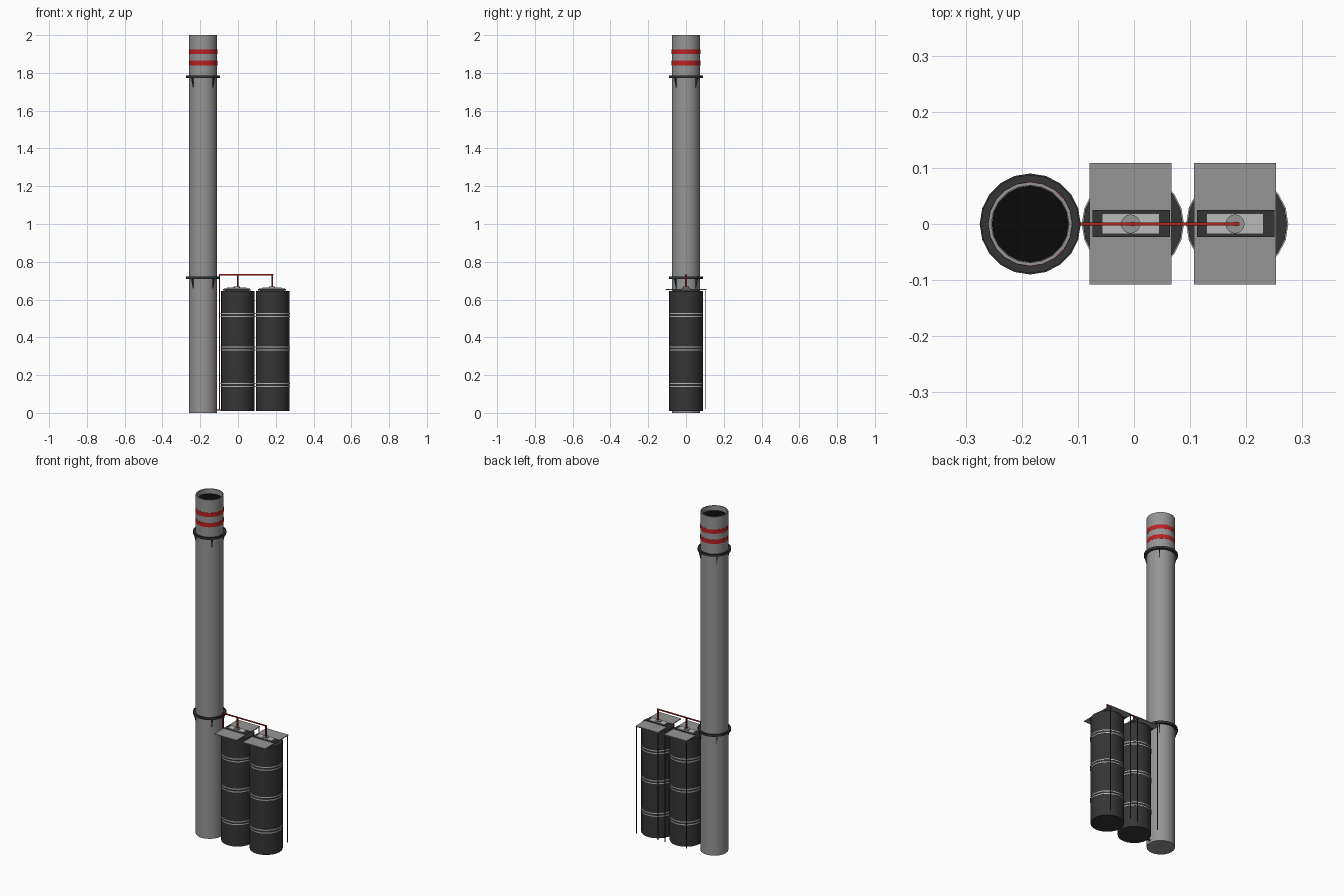
import bpy, bmesh
from math import radians, cos, sin, pi
from mathutils import Matrix

if "Cube" in bpy.data.objects:
    bpy.data.objects.remove(bpy.data.objects["Cube"])

def material(name, col):
    m = bpy.data.materials.new(name)
    m.diffuse_color = (*col, 1)
    m.use_nodes = True
    m.node_tree.nodes["Principled BSDF"].inputs["Base Color"].default_value = m.diffuse_color
    return m

DARK = material("dark", (0.035, 0.035, 0.035))
BLACK = material("black", (0.003, 0.003, 0.003))
RED = material("red", (0.5, 0.015, 0.015))
DARK_RED = material("dark_red", (0.2, 0.015, 0.01))
PALE = material("pale", (0.5, 0.5, 0.5))
GREY = material("grey", (0.3, 0.3, 0.3))

def finish(name, bm, mat, smooth=False):
    bmesh.ops.recalc_face_normals(bm, faces=bm.faces)
    me = bpy.data.meshes.new(name)
    bm.to_mesh(me)
    bm.free()
    ob = bpy.data.objects.new(name, me)
    bpy.context.collection.objects.link(ob)
    if mat:
        me.materials.append(mat)
    if smooth:
        bpy.ops.object.select_all(action='DESELECT')
        ob.select_set(True)
        bpy.context.view_layer.objects.active = ob
        bpy.ops.object.shade_smooth_by_angle(angle=radians(35))
    return ob

def lathe(name, x, profile, mat=None, n=20, closed=False):
    """Revolve (radius, z) points round a vertical axis at x."""
    bm = bmesh.new()
    rings = []
    for r, z in profile:
        rings.append([bm.verts.new((x + r * cos(2 * pi * i / n), r * sin(2 * pi * i / n), z))
                      for i in range(n)])
    pairs = list(zip(rings, rings[1:]))
    if closed:
        pairs.append((rings[-1], rings[0]))
    for a, b in pairs:
        for i in range(n):
            j = (i + 1) % n
            bm.faces.new((a[i], a[j], b[j], b[i]))
    if not closed:
        bm.faces.new(rings[0])
        bm.faces.new(rings[-1])
    return finish(name, bm, mat, True)

def ring(name, x, r0, r1, z0, z1, mat):
    return lathe(name, x, [(r0, z0), (r1, z0), (r1, z1), (r0, z1)], mat, closed=True)

def box(name, x0, x1, y0, y1, z0, z1, mat=None):
    bm = bmesh.new()
    bmesh.ops.create_cube(bm, size=1, matrix=Matrix.Translation(((x0 + x1) / 2, (y0 + y1) / 2, (z0 + z1) / 2))
                          @ Matrix.Diagonal((x1 - x0, y1 - y0, z1 - z0, 1)))
    return finish(name, bm, mat)

# Chimney shaft with recessed mouth
CX = -0.185
lathe("chimney_shaft", CX, [(0.075, 0), (0.075, 2), (0.069, 2), (0.069, 1.97)], GREY)
lathe("chimney_mouth", CX, [(0.0685, 1.969), (0.0685, 1.972)], BLACK)
for z in (1.84, 1.9):
    ring("warning_band", CX, 0.073, 0.0757, z, z + 0.025, RED)

# Walkway rings with tapered brackets underneath
for z in (0.709, 1.773):
    ring("walkway", CX, 0.074, 0.088, z, z + 0.008, DARK)
    ring("walkway_rim", CX, 0.087, 0.09, z - 0.001, z + 0.012, DARK)
    for k in range(4):
        bm = bmesh.new()
        pts = [(0.073, z), (0.087, z), (0.075, z - 0.05), (0.073, z - 0.05)]
        sides = [[bm.verts.new((r, t, h)) for r, h in pts] for t in (-0.002, 0.002)]
        bm.faces.new(sides[0])
        bm.faces.new(sides[1])
        for i in range(4):
            j = (i + 1) % 4
            bm.faces.new((sides[0][i], sides[0][j], sides[1][j], sides[1][i]))
        bm.transform(Matrix.Translation((CX, 0, 0)) @ Matrix.Rotation(pi / 4 + k * pi / 2, 4, 'Z'))
        finish("walkway_bracket", bm, DARK)

# Two banded tanks with flat roofs
for x in (-0.002, 0.184):
    lathe("tank_body", x, [(0.089, 0.01), (0.089, 0.645)], DARK)
    for z in (0.137, 0.153, 0.33, 0.346, 0.508, 0.524):
        ring("tank_hoop", x, 0.086, 0.091, z, z + 0.006, PALE)
    c = x - 0.004
    box("roof_plate", c - 0.073, c + 0.073, -0.108, 0.109, 0.651, 0.656, GREY)
    box("roof_riser", c - 0.065, c + 0.065, -0.07, 0.07, 0.644, 0.652, DARK)
    box("hatch_base", c - 0.068, c + 0.07, -0.023, 0.025, 0.655, 0.659, DARK)
    box("hatch_lid", c - 0.051, c + 0.051, -0.018, 0.019, 0.658, 0.663, PALE)
    lathe("hatch_cap", c, [(0.017, 0.662), (0.017, 0.668)], GREY, 16)
    # Feed pipe and back corner posts
    px = x if x < 0.1 else x - 0.002
    box("feed_pipe", px - 0.004, px + 0.004, -0.004, 0.004, 0.665, 0.733, DARK_RED)
    for s in (-0.072, 0.068):
        box("corner_post", c + s, c + s + 0.004, 0.102, 0.106, 0.02, 0.652, DARK)

# Overhead pipe and its drop beside the chimney
box("overhead_pipe", -0.1, 0.188, -0.003, 0.003, 0.728, 0.734, RED)
box("drop_pipe", -0.1, -0.095, -0.003, 0.003, 0.015, 0.73, DARK_RED)
box("drop_pipe_foot", -0.112, -0.088, -0.003, 0.003, 0.013, 0.019, DARK)
